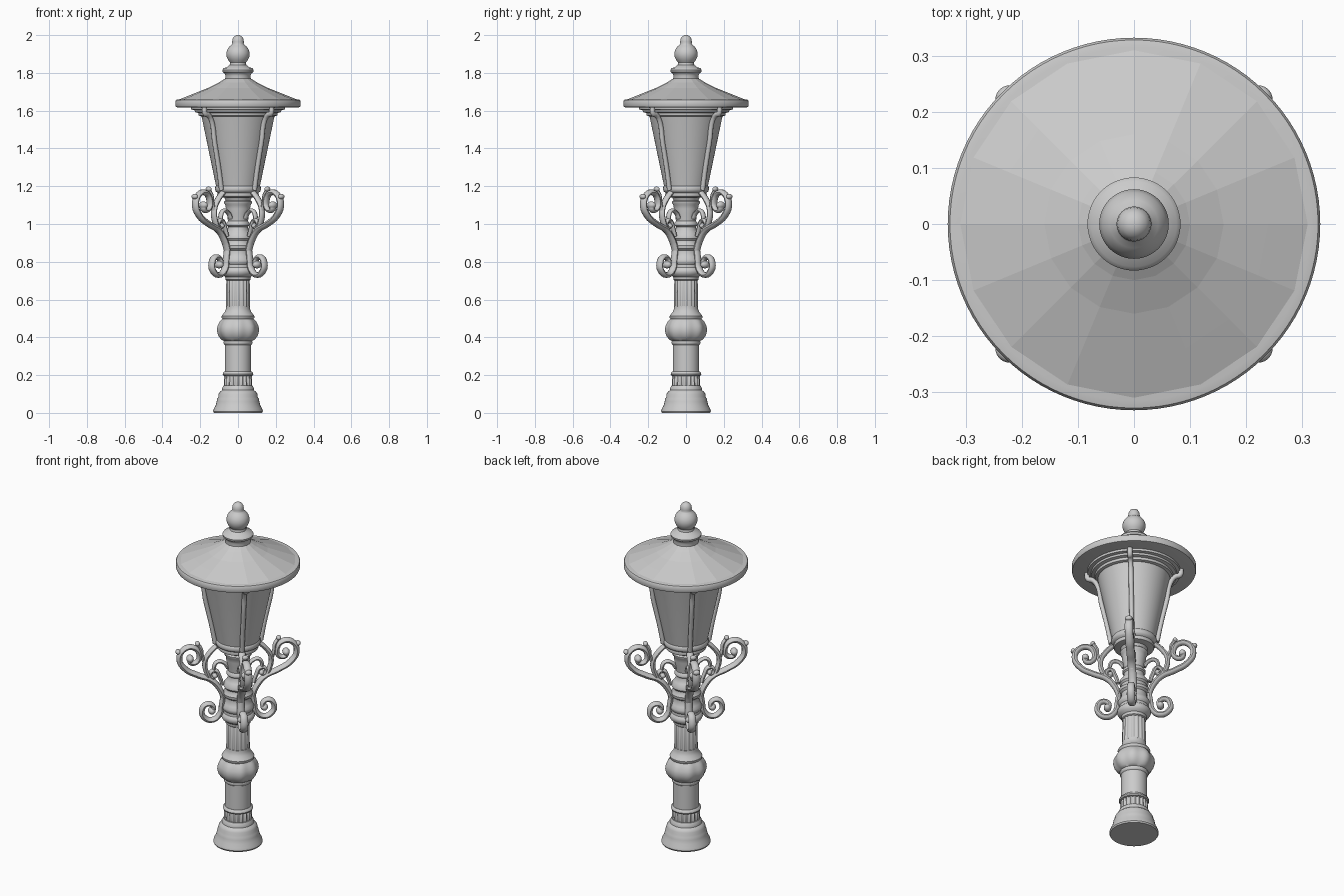
import bpy, bmesh
from math import sin, cos, pi, radians
from mathutils import Matrix


def add_object(name, mesh, angle=0):
    ob = bpy.data.objects.new(name, mesh)
    ob.rotation_euler.z = angle
    bpy.context.collection.objects.link(ob)
    return ob


def lathe(name, profile, segs=64, lobes=0, amp=0.0):
    """Closed solid of revolution; lobes/amp ripple the inner profile rows."""
    bm = bmesh.new()
    rows = []
    last = len(profile) - 1
    for i, (r, z) in enumerate(profile):
        a = amp if 0 < i < last else 0
        row = []
        for k in range(segs):
            t = 2 * pi * k / segs
            q = r + a * cos(lobes * t)
            row.append(bm.verts.new((q * cos(t), q * sin(t), z)))
        rows.append(row)
    for a, b in zip(rows, rows[1:]):
        for k in range(segs):
            n = (k + 1) % segs
            bm.faces.new((a[k], a[n], b[n], b[k]))
    bm.faces.new(rows[0][::-1])
    bm.faces.new(rows[-1])
    mesh = bpy.data.meshes.new(name)
    bm.to_mesh(mesh)
    bm.free()
    return add_object(name, mesh)


def tubes(name, paths, depth, balls=(), widen=1.0):
    """Tubes through (r, z, thickness) points in the radial plane, plus small balls."""
    cu = bpy.data.curves.new(name, 'CURVE')
    cu.dimensions = '3D'
    cu.bevel_depth = depth
    cu.bevel_resolution = 3
    cu.resolution_u = 8
    cu.use_fill_caps = True
    for path in paths:
        sp = cu.splines.new('BEZIER')
        sp.bezier_points.add(len(path) - 1)
        for p, (r, z, w) in zip(sp.bezier_points, path):
            p.co = (r, 0, z)
            p.radius = w
            p.handle_left_type = p.handle_right_type = 'AUTO'
    tmp = add_object(name + "_curve", cu)
    dg = bpy.context.evaluated_depsgraph_get()
    mesh = bpy.data.meshes.new_from_object(tmp.evaluated_get(dg))
    bpy.data.objects.remove(tmp)
    bm = bmesh.new()
    bm.from_mesh(mesh)
    for r, z, s in balls:
        bmesh.ops.create_uvsphere(bm, u_segments=16, v_segments=10, radius=s,
                                  matrix=Matrix.Translation((r, 0, z)))
    bmesh.ops.scale(bm, vec=(1, widen, 1), verts=bm.verts)
    bm.to_mesh(mesh)
    bm.free()
    return mesh


def four_corners(name, mesh):
    for k in range(4):
        add_object(f"{name}_{k + 1}", mesh, radians(45 + 90 * k))


# Post: foot, fluted shafts, lobed bulge, collars and neck
lathe("foot", [(.128, 0), (.132, .008), (.128, .022), (.118, .04), (.113, .06), (.11, .075),
               (.104, .085), (.103, .1), (.095, .112), (.085, .12), (.084, .132), (.076, .145)])
lathe("lower_flutes", [(.068, .14), (.071, .145), (.069, .2), (.066, .205)], 160, 20, .004)
lathe("lower_ring", [(.068, .195), (.078, .198), (.081, .205), (.078, .214), (.071, .22)])
lathe("lower_shaft", [(.07, .215), (.07, .36), (.075, .365), (.077, .375), (.073, .385)])
lathe("bulge", [(.074, .38), (.088, .39), (.102, .41), (.109, .435), (.106, .46),
                (.093, .485), (.08, .5)], 96, 8, .003)
lathe("bulge_top", [(.08, .495), (.086, .502), (.087, .512), (.08, .522), (.07, .535),
                    (.064, .55), (.063, .565)])
lathe("upper_flutes", [(.058, .555), (.061, .56), (.059, .7), (.056, .71)], 128, 16, .003)
lathe("collar", [(.06, .7), (.066, .705), (.068, .72), (.082, .73), (.09, .745), (.088, .76),
                 (.078, .77), (.077, .785), (.085, .795), (.086, .81), (.076, .825), (.068, .845),
                 (.068, .86), (.079, .87), (.081, .885), (.07, .9), (.069, .912), (.077, .922),
                 (.076, .94), (.064, .955), (.055, .97), (.053, .99)])
lathe("neck", [(.053, .985), (.061, .992), (.061, 1.005), (.053, 1.015), (.058, 1.05),
               (.064, 1.08), (.066, 1.1), (.073, 1.108), (.074, 1.118), (.066, 1.125),
               (.076, 1.15), (.085, 1.16)])

# Lantern: cup, tapered glass and cornice
lathe("lantern_cup", [(.085, 1.14), (.106, 1.145), (.11, 1.155), (.107, 1.165), (.118, 1.172),
                      (.122, 1.183), (.12, 1.198), (.113, 1.206)])
lathe("lantern_glass", [(.116, 1.2), (.193, 1.57), (.197, 1.585)])
lathe("lantern_cornice", [(.195, 1.57), (.208, 1.574), (.21, 1.588), (.228, 1.592),
                          (.23, 1.603), (.248, 1.606), (.25, 1.625)])

# Corner ribs that hook outwards under the roof
four_corners("lantern_rib", tubes("rib", [[
    (.124, 1.18, 1), (.142, 1.28, 1), (.175, 1.43, 1), (.203, 1.555, 1),
    (.225, 1.578, 1.1), (.246, 1.585, 1.1), (.252, 1.62, 1.1)]], .013))

# Roof: round brim with a panelled cone
lathe("roof_brim", [(.322, 1.618), (.329, 1.62), (.332, 1.628), (.332, 1.65),
                    (.328, 1.657), (.315, 1.66)], 96)
lathe("roof_cone", [(.322, 1.655), (.24, 1.688), (.16, 1.72), (.1, 1.75), (.068, 1.77)], 16)

# Finial
lathe("finial", [(.07, 1.755), (.066, 1.785), (.072, 1.798), (.081, 1.804), (.083, 1.815),
                 (.076, 1.825), (.056, 1.832), (.044, 1.842), (.042, 1.855), (.052, 1.868),
                 (.06, 1.885), (.062, 1.905), (.056, 1.925), (.043, 1.942), (.033, 1.95),
                 (.03, 1.955), (.031, 1.965), (.029, 1.98), (.021, 1.993), (.008, 2.0)], 48)

# Scroll brackets: main S-scroll, foot curl, inner brace and small curls
main = [(.08, .86, 1), (.1, .91, 1.05), (.145, .965, 1.05), (.22, 1.0, 1.05), (.285, 1.04, 1.05),
        (.318, 1.1, 1.05), (.295, 1.155, 1), (.245, 1.165, 1), (.212, 1.125, .95),
        (.222, 1.08, .9), (.255, 1.075, .9), (.262, 1.105, 1.1)]
foot_curl = [(.08, .88, .9), (.088, .82, .95), (.1, .76, 1), (.14, .73, 1), (.185, .75, 1),
             (.196, .79, 1), (.17, .825, .95), (.135, .81, .9), (.14, .78, 1.1)]
brace = [(.13, .945, .8), (.17, 1.01, .9), (.178, 1.08, .9), (.15, 1.13, .9), (.115, 1.165, .9)]
small_curl = [(.085, .935, .7), (.1, .98, .75), (.125, 1.02, .75), (.15, 1.005, .7),
              (.14, .98, .7), (.123, .988, .8)]
side_curl = [(.178, 1.06, .7), (.195, 1.11, .7), (.2, 1.15, .7), (.22, 1.185, .6)]
inner_curl = [(.055, 1.03, .7), (.075, 1.06, .7), (.11, 1.07, .7), (.13, 1.04, .7), (.125, 1.01, .6)]
four_corners("scroll_bracket", tubes(
    "scroll", [main, foot_curl, brace, small_curl, side_curl, inner_curl], .015,
    [(.325, 1.145, .014), (.22, 1.185, .013), (.26, 1.1, .02), (.142, .785, .02), (.126, .99, .015)],
    1.4))

# Smooth shading with crisp edges
for ob in bpy.data.objects:
    ob.select_set(not ob.name.startswith("roof_cone"))
    bpy.context.view_layer.objects.active = ob
bpy.ops.object.shade_smooth_by_angle(angle=radians(40))
